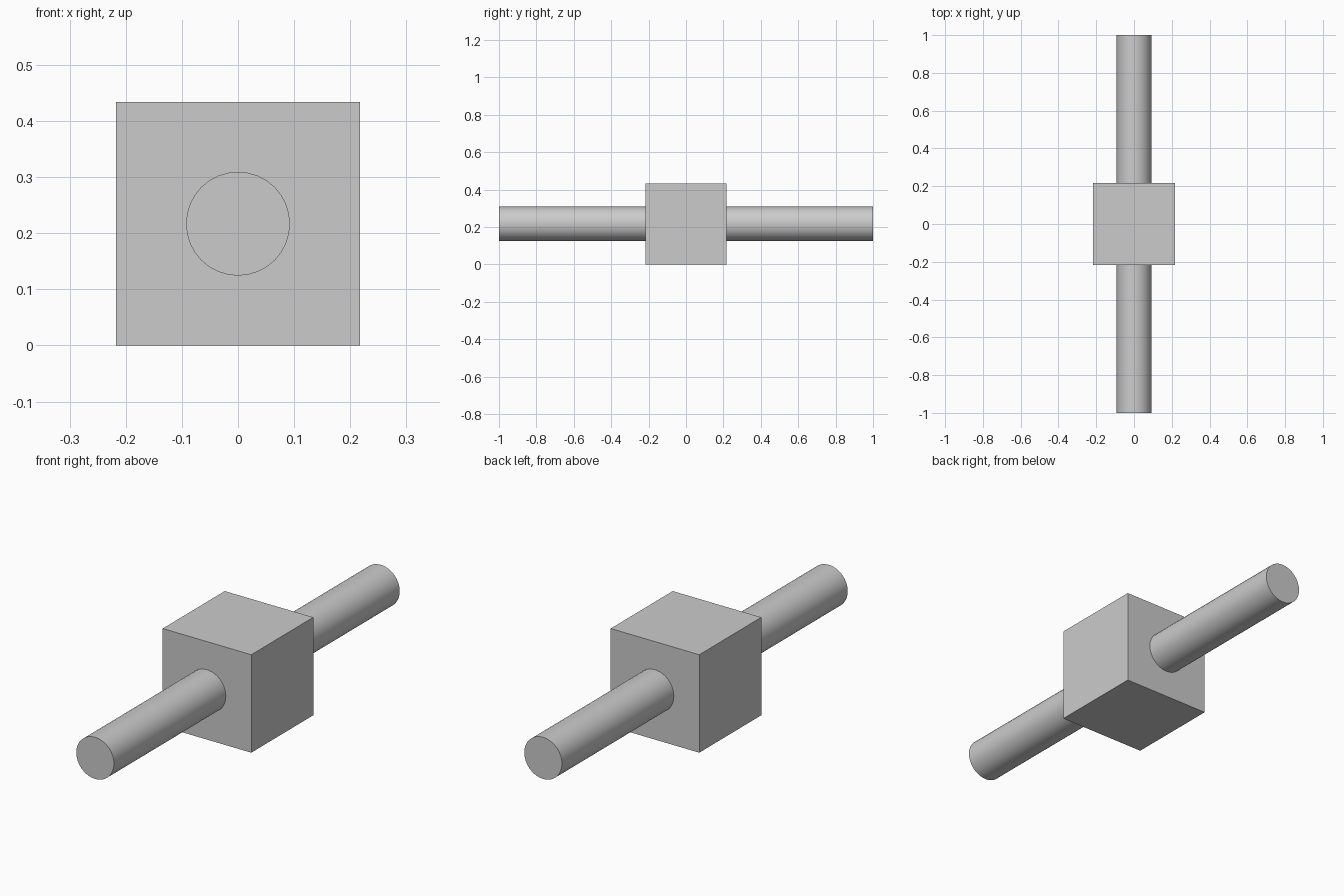
import bpy
import math

HALF = 0.217      # half the block's edge
RADIUS = 0.0925   # shaft radius
LENGTH = 2.0

if "Cube" in bpy.data.objects:
    bpy.data.objects.remove(bpy.data.objects["Cube"], do_unlink=True)

# One plain grey for everything
grey = bpy.data.materials.new("plain_grey")
grey.use_nodes = True
colour = (0.6, 0.6, 0.6, 1)
grey.diffuse_color = colour
grey.node_tree.nodes["Principled BSDF"].inputs["Base Color"].default_value = colour


def finish(name):
    obj = bpy.context.object
    obj.name = name
    obj.data.name = name
    obj.data.materials.append(grey)
    return obj


# Central block
bpy.ops.mesh.primitive_cube_add(size=2 * HALF, location=(0, 0, HALF))
finish("center_block")

# Round shaft running front to back through the block
bpy.ops.mesh.primitive_cylinder_add(
    vertices=32, radius=RADIUS, depth=LENGTH,
    location=(0, 0, HALF), rotation=(math.pi / 2, 0, 0))
finish("shaft")
bpy.ops.object.shade_smooth_by_angle(angle=math.radians(30))
